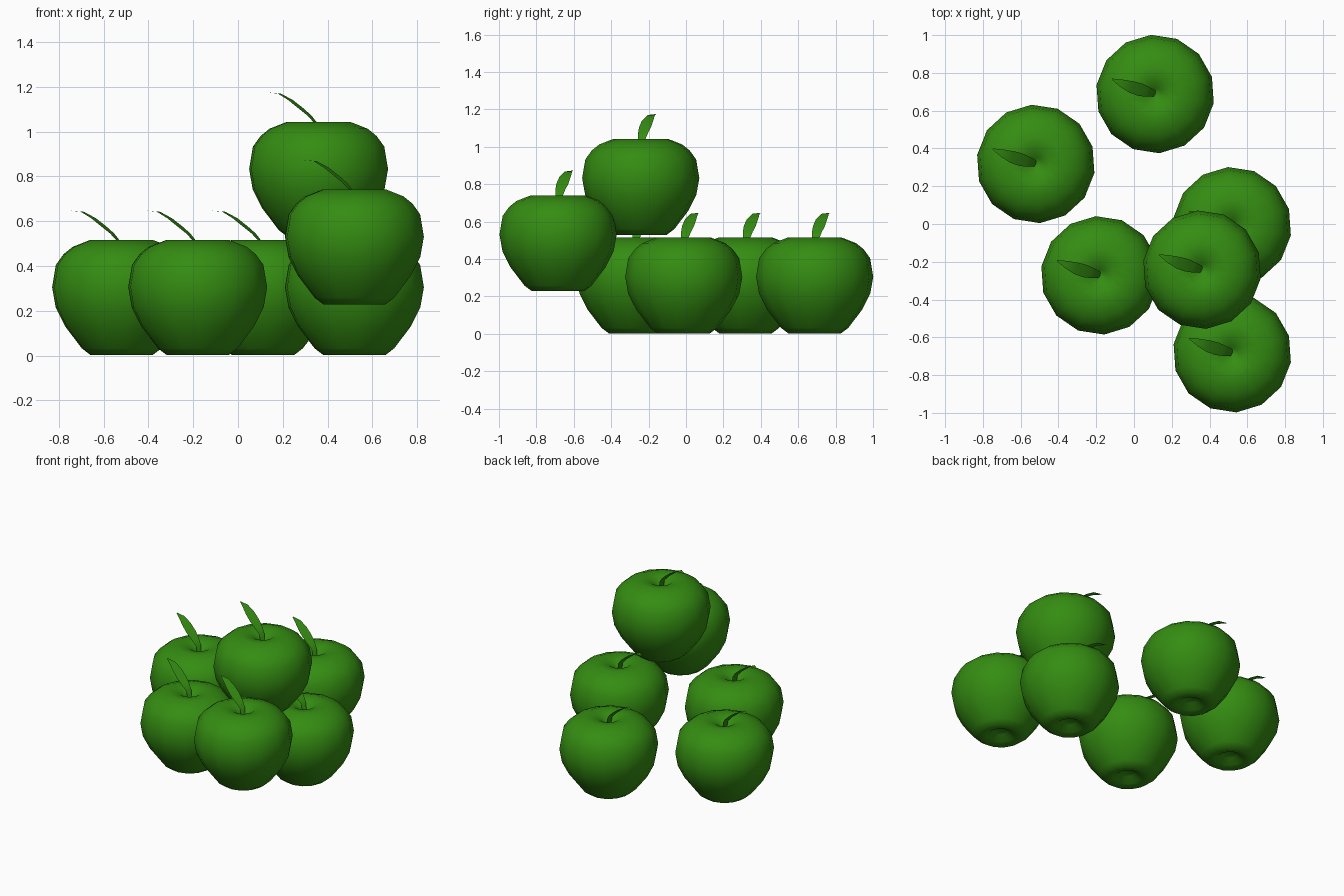
import bpy, bmesh, math

if "Cube" in bpy.data.objects:
    bpy.data.objects.remove(bpy.data.objects["Cube"])

green = bpy.data.materials.new("apple green")
green.diffuse_color = (0.035, 0.265, 0.006, 1)
green.use_nodes = True
green.node_tree.nodes["Principled BSDF"].inputs["Base Color"].default_value = green.diffuse_color

SEGMENTS = 14
TURN = math.radians(16.9)

# Apple profile (radius, height), bottom dimple to top dimple
PROFILE = [(0.0, 0.045), (0.045, 0.04), (0.085, 0.01), (0.14, 0.002), (0.18, 0.032),
           (0.255, 0.13), (0.298, 0.215), (0.314, 0.305), (0.297, 0.405), (0.262, 0.453),
           (0.222, 0.485), (0.145, 0.515), (0.075, 0.505), (0.03, 0.475), (0.0, 0.455)]

# Leaf spine (x, y, z, half width)
LEAF = [(0.0, 0.0, 0.455, 0.015), (-0.012, 0.005, 0.51, 0.02), (-0.042, 0.012, 0.545, 0.028),
        (-0.08, 0.023, 0.577, 0.034), (-0.125, 0.037, 0.613, 0.032),
        (-0.175, 0.056, 0.642, 0.021), (-0.228, 0.079, 0.647, 0.003)]


def make_object(name, bm, location):
    bmesh.ops.recalc_face_normals(bm, faces=bm.faces[:])
    for f in bm.faces:
        f.smooth = True
    mesh = bpy.data.meshes.new(name)
    bm.to_mesh(mesh)
    bm.free()
    mesh.materials.append(green)
    ob = bpy.data.objects.new(name, mesh)
    ob.location = location
    bpy.context.collection.objects.link(ob)
    return ob


def apple_body(name, location):
    bm = bmesh.new()
    rings = []
    for r, z in PROFILE:
        if r == 0:
            rings.append([bm.verts.new((0, 0, z))] * SEGMENTS)
        else:
            rings.append([bm.verts.new((r * math.cos(TURN + math.tau * i / SEGMENTS),
                                        r * math.sin(TURN + math.tau * i / SEGMENTS), z))
                          for i in range(SEGMENTS)])
    for a, b in zip(rings, rings[1:]):
        for i in range(SEGMENTS):
            j = (i + 1) % SEGMENTS
            corners = list(dict.fromkeys([a[i], a[j], b[j], b[i]]))
            bm.faces.new(corners)
    return make_object(name, bm, location)


def apple_leaf(name, location):
    bm = bmesh.new()
    rows = []
    for x, y, z, w in LEAF:
        rows.append([bm.verts.new((x + s * w * 0.33, y + s * w * 0.94, z)) for s in (-1, 1)])
    for a, b in zip(rows, rows[1:]):
        bm.faces.new((a[0], a[1], b[1], b[0]))
    return make_object(name, bm, location)


# Pile of six apples: four on the ground, two raised
PLACES = [(-0.52, 0.318, 0), (0.112, 0.688, 0), (-0.18, -0.272, 0),
          (0.52, -0.012, 0), (0.36, -0.242, 0.528), (0.52, -0.684, 0.226)]
for n, place in enumerate(PLACES, 1):
    apple_body(f"apple_{n}", place)
    apple_leaf(f"apple_leaf_{n}", place)
